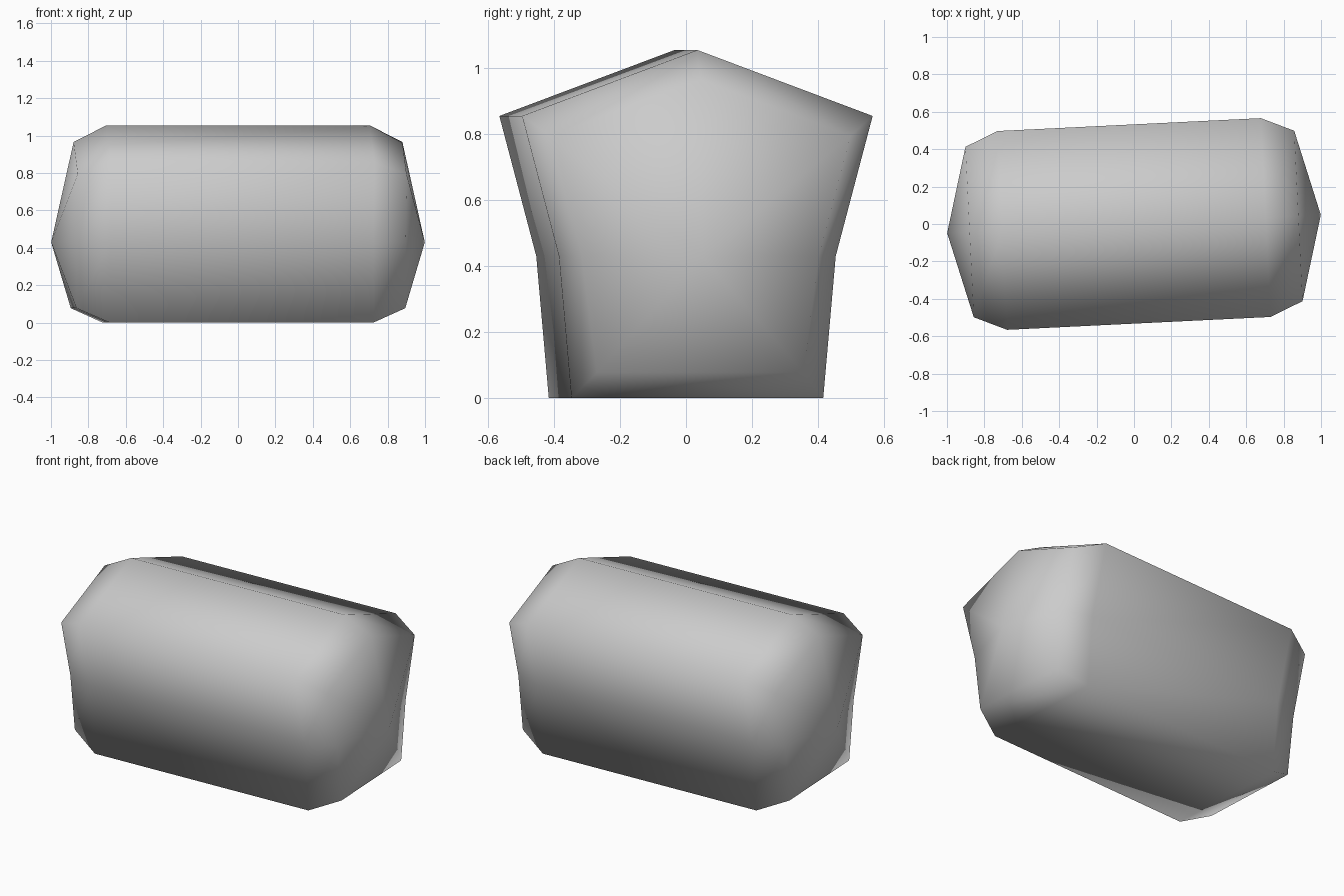
import bpy
import bmesh
from math import radians
from mathutils import Matrix, Vector

cube = bpy.data.objects.get("Cube")
if cube:
    bpy.data.objects.remove(cube, do_unlink=True)

# Plain grey material
grey = bpy.data.materials.new("plain_grey")
grey.use_nodes = True
color = (0.6, 0.6, 0.6, 1.0)
grey.diffuse_color = color
grey.node_tree.nodes["Principled BSDF"].inputs["Base Color"].default_value = color

# Half cross-section (y, z), from ridge to base, mirrored into a full loop
CENTRE_Z = 0.43
half = [(0, 1.055), (0.532, 0.855), (0.42, CENTRE_Z), (0.382, 0)]
profile = half + [(-y, z) for y, z in reversed(half[1:])]


def add_ring(bm, x, upper, lower):
    """Cross-section loop at x, shrunk toward the centre line."""
    ring = []
    for y, z in profile:
        dz = z - CENTRE_Z
        scale = upper if dz >= 0 else lower
        ring.append(bm.verts.new((x, y * scale, CENTRE_Z + dz * scale)))
    return ring


# Long capsule body: main rings, narrowed end rings and pointed caps
bm = bmesh.new()
END, NECK, TIP = 0.705, 0.88, 1.0
rings = [
    add_ring(bm, -NECK, 0.857, 0.82),
    add_ring(bm, -END, 1, 1),
    add_ring(bm, END, 1, 1),
    add_ring(bm, NECK, 0.857, 0.82),
]
n = len(profile)
for a, b in zip(rings, rings[1:]):
    for i in range(n):
        j = (i + 1) % n
        bm.faces.new((a[i], a[j], b[j], b[i]))
for ring, x in ((rings[0], -TIP), (rings[-1], TIP)):
    tip = bm.verts.new(Vector((x, 0, CENTRE_Z)))
    for i in range(n):
        bm.faces.new((ring[i], ring[(i + 1) % n], tip))
bmesh.ops.recalc_face_normals(bm, faces=bm.faces)

# Slight turn about the vertical axis
bm.transform(Matrix.Rotation(radians(2.8), 4, "Z"))
for face in bm.faces:
    face.smooth = True

mesh = bpy.data.meshes.new("capsule_body")
bm.to_mesh(mesh)
bm.free()
mesh.materials.append(grey)
body = bpy.data.objects.new("capsule_body", mesh)
bpy.context.collection.objects.link(body)
